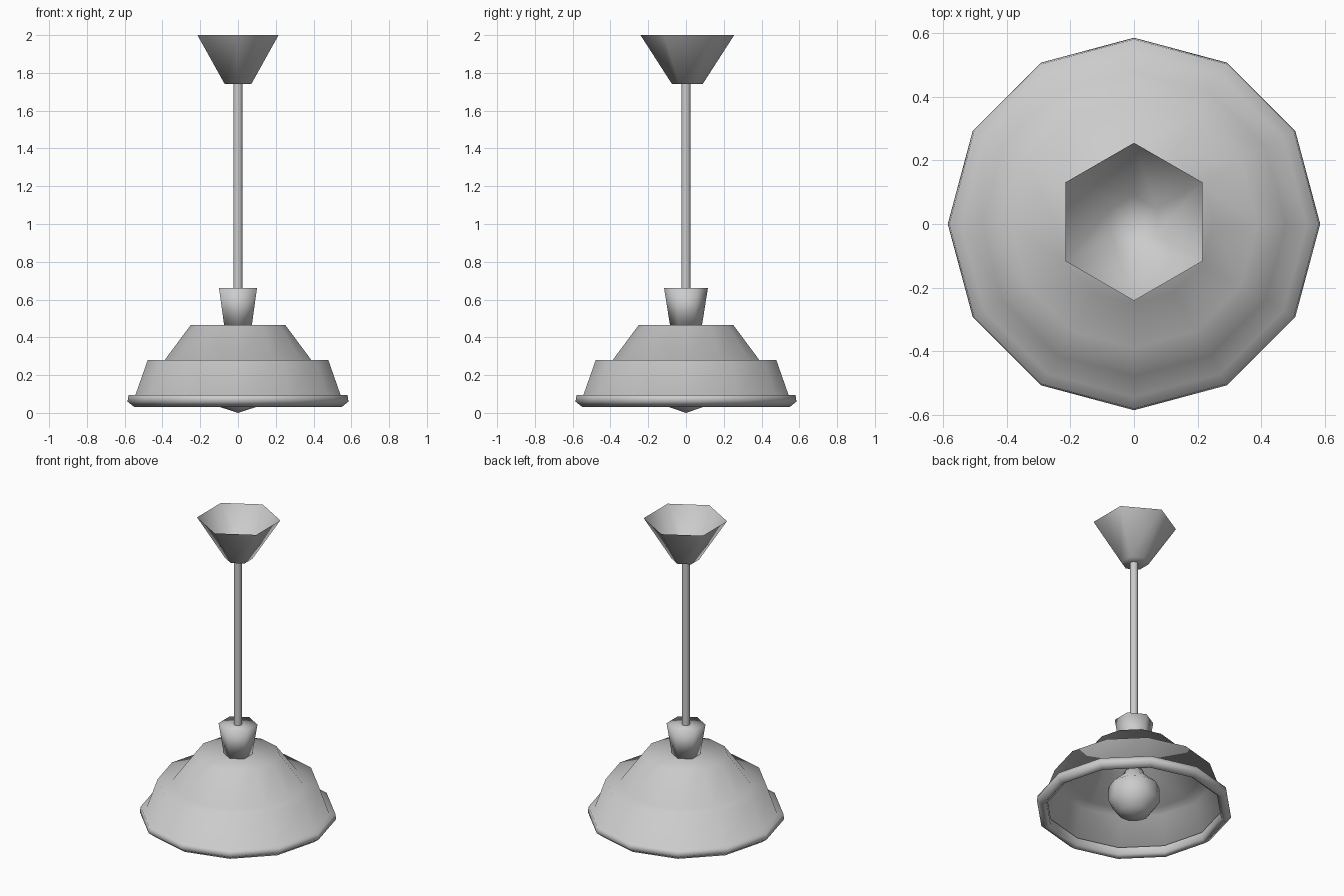
import bpy, bmesh, math

if "Cube" in bpy.data.objects:
    bpy.data.objects.remove(bpy.data.objects["Cube"])


def lathe(name, profile, sides, phase=0.0, centre_y=0.0):
    """Spin a (radius, z) profile; zero radius makes a pole."""
    bm = bmesh.new()
    rings = []
    for r, z in profile:
        if r == 0:
            rings.append([bm.verts.new((0, centre_y, z))])
        else:
            rings.append([bm.verts.new((r * math.cos(phase + math.tau * i / sides),
                                        centre_y + r * math.sin(phase + math.tau * i / sides), z))
                          for i in range(sides)])
    for a, b in zip(rings, rings[1:]):
        for i in range(sides):
            j = (i + 1) % sides
            if len(a) == 1:
                bm.faces.new((a[0], b[j], b[i]))
            elif len(b) == 1:
                bm.faces.new((a[i], a[j], b[0]))
            else:
                bm.faces.new((a[i], a[j], b[j], b[i]))
    for f in bm.faces:
        f.smooth = True
    mesh = bpy.data.meshes.new(name)
    bm.to_mesh(mesh)
    bm.free()
    obj = bpy.data.objects.new(name, mesh)
    bpy.context.collection.objects.link(obj)
    return obj


HEX = math.pi / 2

# stepped shade with a rolled rim, open underneath
lathe("shade", [(0.525, 0.095), (0.525, 0.05), (0.55, 0.032), (0.585, 0.06), (0.58, 0.095),
                (0.543, 0.095), (0.478, 0.28), (0.388, 0.28), (0.25, 0.466), (0, 0.466)], 12)

# tapered collar above the shade
lathe("collar", [(0, 0.466), (0.085, 0.466), (0.116, 0.66), (0, 0.66)], 6, HEX)

# hanging rod
lathe("rod", [(0.025, 0.64), (0.025, 1.75)], 8)

# open hexagonal ceiling cup
lathe("ceiling_cup", [(0, 1.742), (0.082, 1.742), (0.248, 2.0)], 6, HEX, 0.007)

# bulb and its neck
R, C = 0.158, 0.158
bulb = [(0, 0.0)] + [(R * math.sin(a), C - R * math.cos(a))
                     for a in (math.radians(36 * k) for k in range(1, 4))]
lathe("bulb", bulb + [(0.065, 0.285), (0.06, 0.31), (0, 0.31)], 10)
lathe("bulb_socket", [(0.045, 0.305), (0.045, 0.466)], 8)
